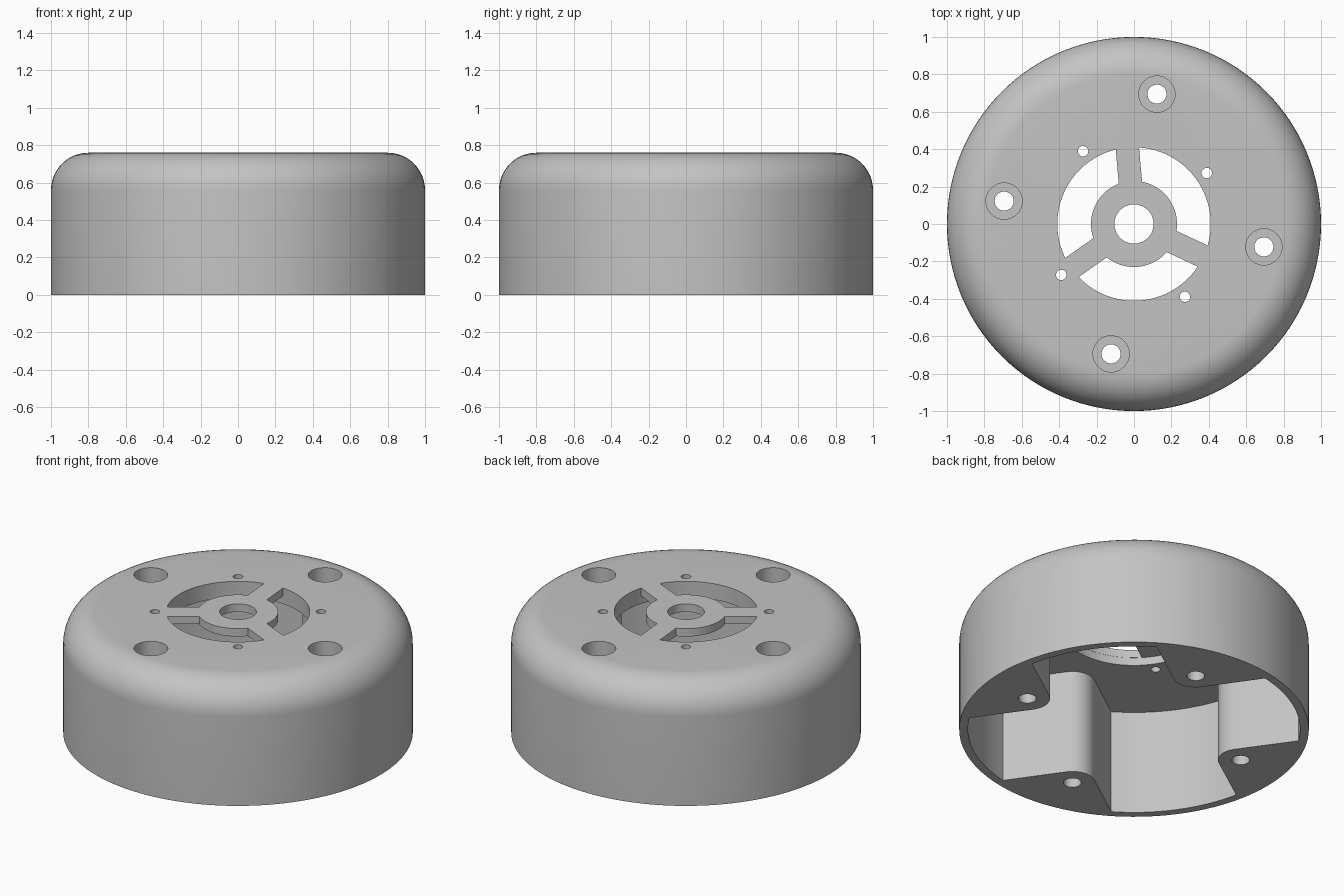
import bpy
import bmesh
from math import sin, cos, asin, radians, degrees

cube = bpy.data.objects.get("Cube")
if cube:
    bpy.data.objects.remove(cube, do_unlink=True)

HEIGHT, FILLET, CEILING = 0.76, 0.2, 0.66
BOSS_RADIUS, BOSS_TIP = 0.705, 0.13
BOSS_ANGLES = (80, 170, 260, 350)


def polar(r, deg, cx=0.0, cy=0.0):
    return cx + r * cos(radians(deg)), cy + r * sin(radians(deg))


def arc(r, start, end, steps, cx=0.0, cy=0.0):
    return [polar(r, start + (end - start) * i / steps, cx, cy)
            for i in range(steps + 1)]


def circle(r, steps, cx=0.0, cy=0.0):
    return arc(r, 0, 360, steps, cx, cy)[:-1]


def make_object(name, bm):
    bmesh.ops.recalc_face_normals(bm, faces=bm.faces)
    mesh = bpy.data.meshes.new(name)
    bm.to_mesh(mesh)
    bm.free()
    obj = bpy.data.objects.new(name, mesh)
    bpy.context.collection.objects.link(obj)
    return obj


def loft(name, rings):
    """Closed solid through equal-length rings of (x, y) points at given z."""
    bm = bmesh.new()
    loops = [[bm.verts.new((x, y, z)) for x, y in pts] for pts, z in rings]
    n = len(loops[0])
    for low, high in zip(loops, loops[1:]):
        for i in range(n):
            j = (i + 1) % n
            bm.faces.new((low[i], low[j], high[j], high[i]))
    bm.faces.new(loops[0][::-1])
    bm.faces.new(loops[-1])
    return make_object(name, bm)


def prism(name, outline, z0, z1):
    return loft(name, [(outline, z0), (outline, z1)])


# Round body with a rounded upper edge
rings = [(circle(1, 128), 0)]
for r, z in arc(FILLET, 0, 90, 12, 1 - FILLET, HEIGHT - FILLET):
    rings.append((circle(r, 128), z))
body = loft("round_housing", rings)

# Underside cavity, leaving four rounded screw bosses on the wall
outline = []
for a in BOSS_ANGLES:
    cx, cy = polar(BOSS_RADIUS, a)
    outline += arc(BOSS_TIP, a + 225, a + 135, 12, cx, cy)
    outline += arc(0.95, a + 22.1, a + 67.9, 16)
cutters = [prism("cavity_cutter", outline, -0.1, CEILING)]

# Shallow round recess that thins the hub and spokes
cutters.append(prism("hub_recess_cutter", circle(0.411, 96), 0.5, 0.71))

# Three curved vents between parallel-sided spokes
for a in (95, 215, 335):
    outer = degrees(asin(0.0625 / 0.41))
    inner = degrees(asin(0.0625 / 0.23))
    vent = arc(0.41, a + outer, a + 120 - outer, 28)
    vent += arc(0.23, a + 120 - inner, a + inner, 22)
    cutters.append(prism("vent_cutter", vent, 0.68, 0.9))

# Centre hole
cutters.append(prism("centre_hole_cutter", circle(0.105, 48), 0.68, 0.9))

# Counterbored screw holes and small mounting holes
for a in BOSS_ANGLES:
    cx, cy = polar(BOSS_RADIUS, a)
    cutters.append(prism("counterbore_cutter", circle(0.097, 40, cx, cy), 0.12, 0.9))
    cutters.append(prism("screw_hole_cutter", circle(0.051, 32, cx, cy), -0.1, 0.3))
    cx, cy = polar(0.475, a + 45)
    cutters.append(prism("mount_hole_cutter", circle(0.028, 20, cx, cy), 0.5, 0.9))

# Cut everything, then discard the cutters
bpy.ops.object.select_all(action='DESELECT')
bpy.context.view_layer.objects.active = body
body.select_set(True)
for cutter in cutters:
    cutter.hide_render = True
    mod = body.modifiers.new("cut", 'BOOLEAN')
    mod.operation = 'DIFFERENCE'
    mod.solver = 'EXACT'
    mod.object = cutter
    bpy.ops.object.modifier_apply(modifier=mod.name)
    bpy.data.objects.remove(cutter, do_unlink=True)

# Plain grey finish
grey = bpy.data.materials.new("plain_grey")
grey.use_nodes = True
colour = (0.55, 0.55, 0.55, 1)
grey.diffuse_color = colour
grey.node_tree.nodes["Principled BSDF"].inputs["Base Color"].default_value = colour
body.data.materials.clear()
body.data.materials.append(grey)
for poly in body.data.polygons:
    poly.material_index = 0
bpy.ops.object.shade_smooth_by_angle(angle=radians(30))
